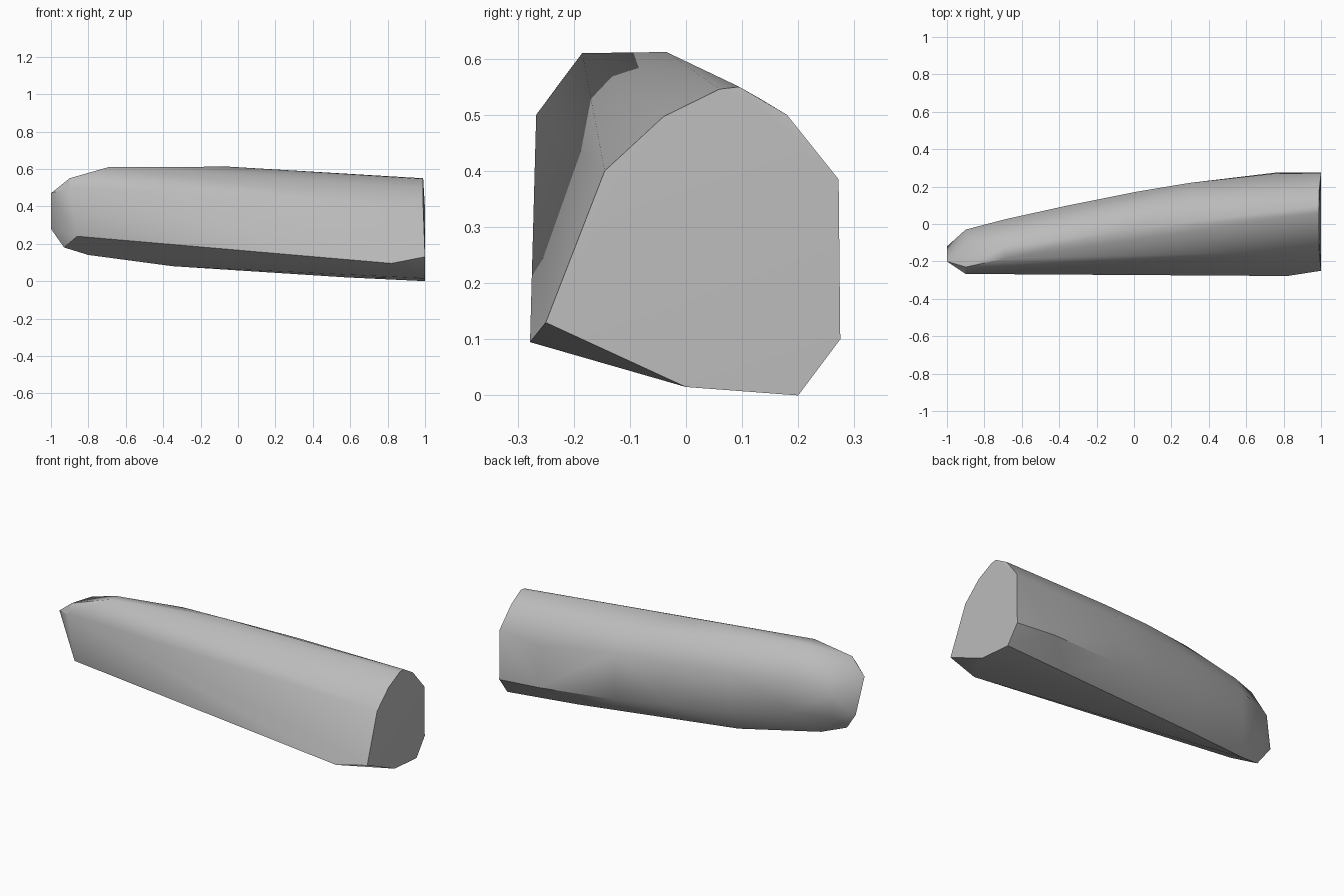
import bpy
import bmesh
import math
from mathutils import Vector

# Remove the default object
default = bpy.data.objects.get("Cube")
if default:
    bpy.data.objects.remove(default, do_unlink=True)


def flat_material(name, value):
    material = bpy.data.materials.new(name)
    material.use_nodes = True
    colour = (value, value, value, 1.0)
    material.diffuse_color = colour
    for node in material.node_tree.nodes:
        if node.type == "BSDF_PRINCIPLED":
            node.inputs["Base Color"].default_value = colour
    return material


def section(x, *points):
    """Corners of one cross-section, as (y, z) pairs at a given x."""
    return [Vector((x, y, z)) for y, z in points]


corners = []

# Flat butt end
corners += section(1, (-.25, .13), (0, .015), (.2, 0), (.275, .1), (.272, .385))
corners += section(.99, (.18, .5), (.095, .55), (.06, .546), (-.04, .497), (-.145, .4))

# Long body, narrowing towards the tip
corners += section(.82, (-.278, .095))
corners += section(.75, (.274, .12), (.27, .36))
corners += section(.58, (.15, .02))
corners += section(.3, (.22, .15), (.22, .42), (.13, .53))
corners += section(0, (.17, .18), (.17, .42), (.1, .54))
corners += section(-.05, (-.035, .612))
corners += section(-.35, (.02, .08), (.1, .2), (.1, .44), (0, .585))

# Shoulder of the tip
corners += section(-.69, (-.185, .61), (-.12, .605), (.025, .27), (.025, .44), (-.03, .54))
corners += section(-.8, (-.09, .14))
corners += section(-.86, (-.262, .24), (-.1, .55))

# Faceted tip
corners += section(-.9, (-.267, .5), (-.23, .55), (-.06, .25), (-.03, .4))
corners += section(-.93, (-.14, .18))
corners += section(-1, (-.2, .47), (-.12, .28))

# Wrap a tight skin around the sections
bm = bmesh.new()
for corner in corners:
    bm.verts.new(corner)
result = bmesh.ops.convex_hull(bm, input=bm.verts)
loose = {item for key in ("geom_interior", "geom_unused") for item in result[key]
         if isinstance(item, bmesh.types.BMVert)}
bmesh.ops.delete(bm, geom=list(loose), context="VERTS")
bmesh.ops.recalc_face_normals(bm, faces=bm.faces)

mesh = bpy.data.meshes.new("tapered_body")
bm.to_mesh(mesh)
bm.free()
mesh.materials.append(flat_material("plain grey", .5))
body = bpy.data.objects.new("tapered_body", mesh)
bpy.context.collection.objects.link(body)

# Soft body with crisp corners at the ends and lower front edge
bpy.ops.object.select_all(action="DESELECT")
body.select_set(True)
bpy.context.view_layer.objects.active = body
bpy.ops.object.shade_smooth_by_angle(angle=math.radians(35))
